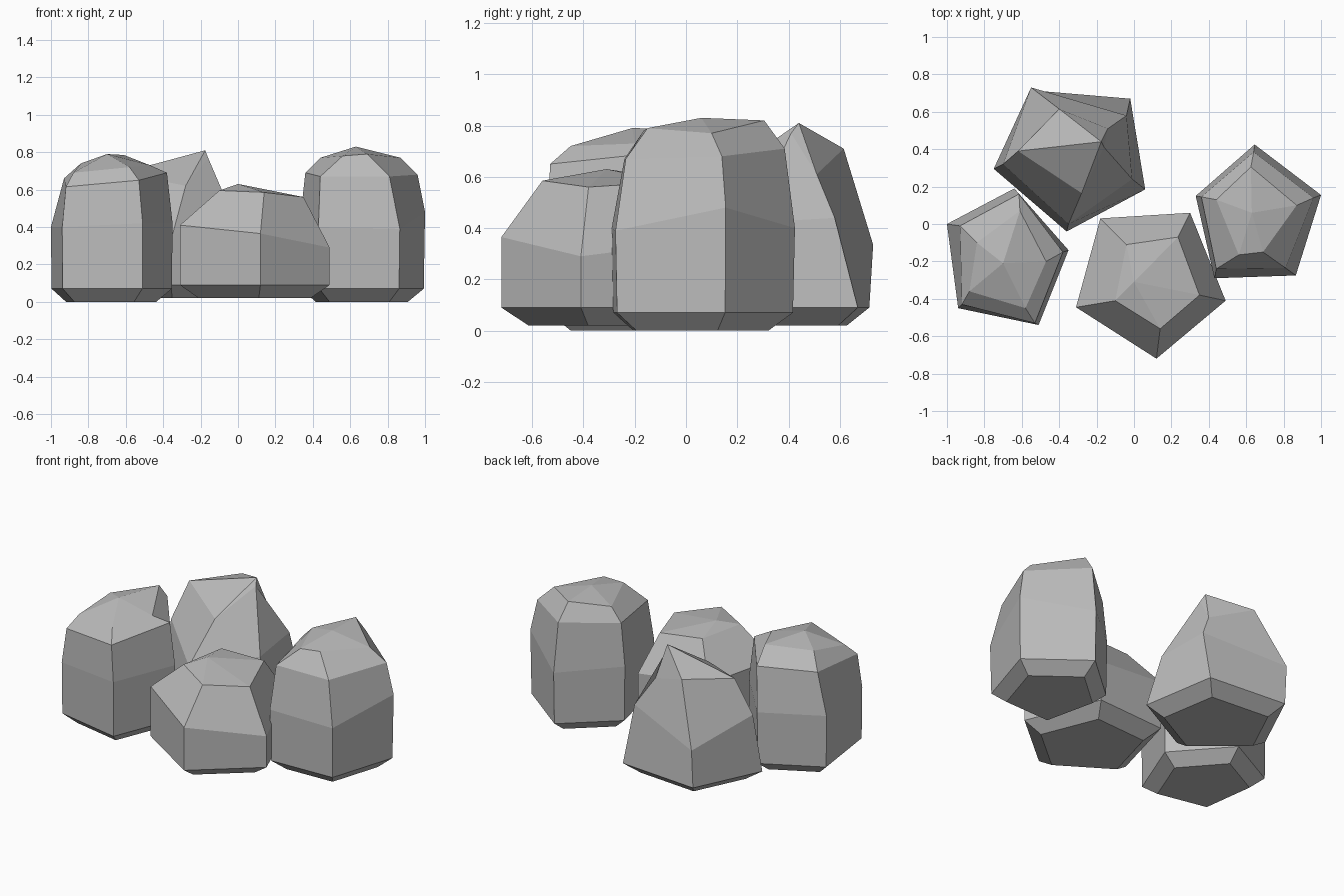
import bpy
import bmesh
from mathutils import Vector

if "Cube" in bpy.data.objects:
    bpy.data.objects.remove(bpy.data.objects["Cube"], do_unlink=True)

# One plain stone colour shared by every boulder
stone = bpy.data.materials.new("stone_grey")
stone.use_nodes = True
stone_colour = (0.5, 0.5, 0.5, 1)
stone.diffuse_color = stone_colour
stone.node_tree.nodes["Principled BSDF"].inputs["Base Color"].default_value = stone_colour


def shrink(ring, factor, height):
    """Copy a ring toward its own centre, flattened to a height."""
    points = [Vector(p) for p in ring]
    centre = sum(points, Vector()) / len(points)
    moved = [centre + (p - centre) * factor for p in points]
    return [(p.x, p.y, height) for p in moved]


def boulder(name, rings, apex, base_height):
    """Loft five-sided rings from a chamfered underside up to a peak."""
    rings = [shrink(rings[0], 0.75, base_height)] + rings
    mesh = bmesh.new()
    loops = [[mesh.verts.new(p) for p in ring] for ring in rings]
    peak = mesh.verts.new(apex)
    sides = len(loops[0])
    mesh.faces.new(loops[0])
    for i in range(sides):
        j = (i + 1) % sides
        for low, high in zip(loops, loops[1:]):
            mesh.faces.new((low[i], low[j], high[j], high[i]))
        mesh.faces.new((loops[-1][i], loops[-1][j], peak))
    bmesh.ops.recalc_face_normals(mesh, faces=mesh.faces[:])
    data = bpy.data.meshes.new(name)
    mesh.to_mesh(data)
    mesh.free()
    data.materials.append(stone)
    rock = bpy.data.objects.new(name, data)
    bpy.context.collection.objects.link(rock)
    return rock


# Tall boulder on the +x side: waist, shoulder and crown rings
waist = [(.645, .425, .4), (1, .155, .48), (.865, -.275, .39),
         (.43, -.29, .4), (.33, .15, .42)]
shoulder = [(.64, .385, .71), (.96, .14, .68), (.81, -.235, .67),
            (.44, -.24, .67), (.36, .145, .69)]
crown = [(.625, .305, .82), (.87, .1, .77), (.69, -.15, .79),
         (.56, -.165, .78), (.44, .13, .77)]
boulder("tall_boulder_left", [shrink(waist, .98, .07), waist, shoulder, crown],
        (.63, .06, .83), 0)

# Tall boulder on the -x side
waist = [(-1, 0, .4), (-.64, .19, .4), (-.35, -.14, .42),
         (-.51, -.54, .42), (-.94, -.45, .4)]
shoulder = [(-.93, -.01, .66), (-.615, .16, .68), (-.38, -.15, .69),
            (-.53, -.53, .65), (-.92, -.43, .615)]
crown = [(-.84, -.1, .74), (-.61, .07, .785), (-.47, -.2, .73),
         (-.58, -.45, .72), (-.88, -.36, .69)]
boulder("tall_boulder_right", [shrink(waist, .99, .07), waist, shoulder, crown],
        (-.7, -.21, .79), 0)

# Low squat boulder at the front
waist = [(-.18, .03, .4), (.3, .06, .35), (.49, -.41, .29),
         (.12, -.72, .365), (-.31, -.445, .41)]
shoulder = [(-.04, -.11, .6), (.235, -.07, .58), (.35, -.38, .56),
            (.14, -.56, .585), (-.1, -.41, .595)]
boulder("low_boulder_front", [shrink(waist, 1, .09), waist, shoulder],
        (0, -.31, .63), .02)

# Peaked boulder at the back, widest near the ground
foot = [(-.55, .715, .09), (-.02, .67, .09), (.06, .185, .09),
        (-.36, -.04, .09), (-.75, .295, .09)]
waist = [(-.55, .73, .335), (-.04, .58, .44), (-.01, .24, .42),
         (-.35, 0, .36), (-.7, .32, .45)]
shoulder = [(-.4, .615, .71), (-.14, .51, .61), (-.16, .41, .77),
            (-.28, .165, .62), (-.62, .39, .69)]
boulder("peaked_boulder_back", [foot, waist, shoulder], (-.175, .44, .81), .02)
